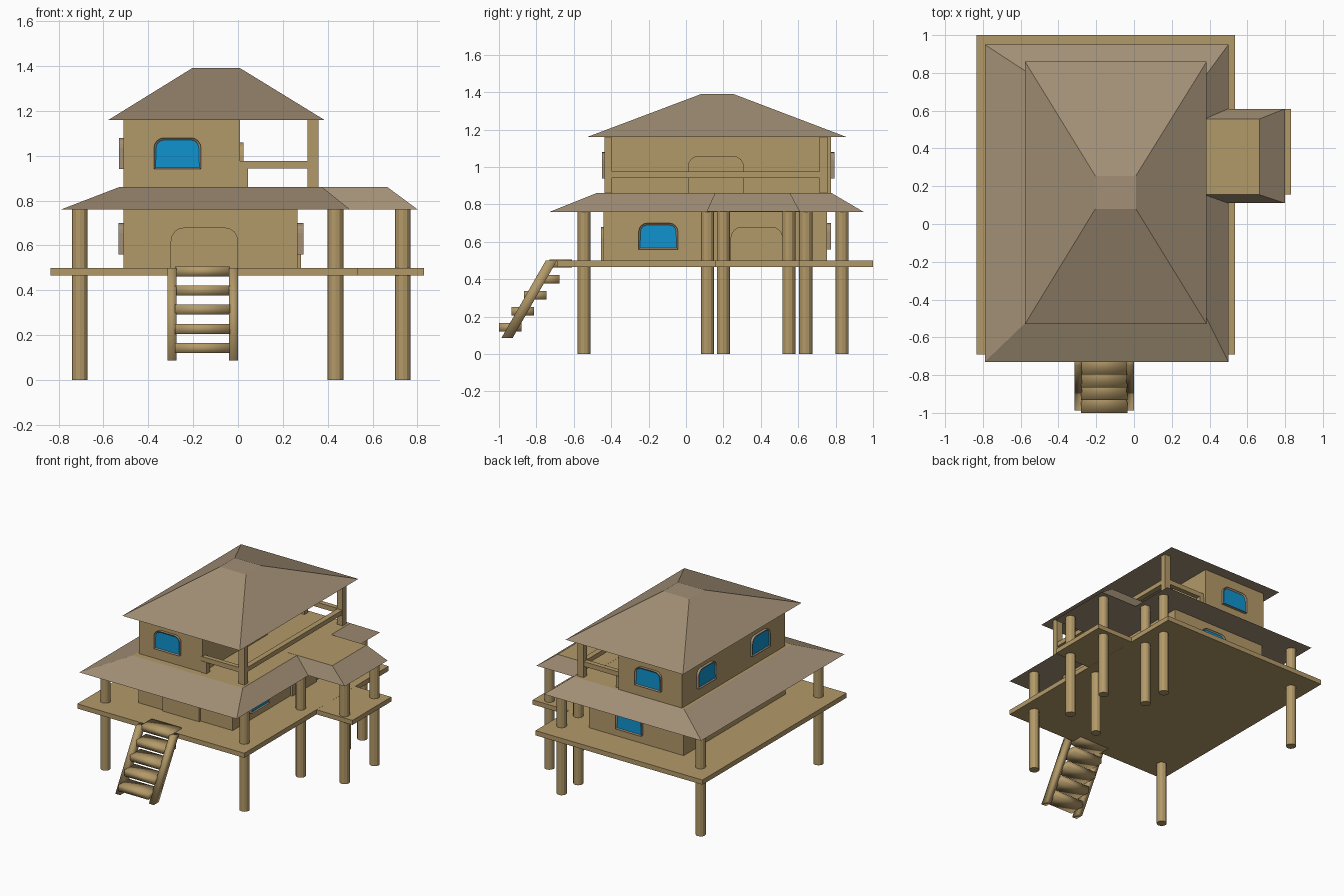
import bpy, bmesh, math
from mathutils import Vector, Matrix

if "Cube" in bpy.data.objects:
    bpy.data.objects.remove(bpy.data.objects["Cube"])


def material(name, rgb):
    m = bpy.data.materials.new(name)
    m.diffuse_color = (*rgb, 1)
    m.use_nodes = True
    m.node_tree.nodes["Principled BSDF"].inputs["Base Color"].default_value = m.diffuse_color
    return m


WOOD = material("tan wood", (0.45, 0.32, 0.14))
ROOF = material("brown thatch", (0.36, 0.275, 0.18))
GLASS = material("blue glass", (0.005, 0.29, 0.62))


def finish(name, bm, mats, smooth=False):
    bmesh.ops.recalc_face_normals(bm, faces=bm.faces)
    me = bpy.data.meshes.new(name)
    for f in bm.faces:
        f.smooth = smooth
    bm.to_mesh(me)
    bm.free()
    for m in mats:
        me.materials.append(m)
    ob = bpy.data.objects.new(name, me)
    bpy.context.collection.objects.link(ob)
    return ob


def box(name, x, y, z, mat=WOOD, smooth=False):
    bm = bmesh.new()
    bmesh.ops.create_cube(bm, size=1)
    for v in bm.verts:
        v.co = [r[0] + (c + 0.5) * (r[1] - r[0]) for c, r in zip(v.co, (x, y, z))]
    return finish(name, bm, [mat], smooth)


def hip_roof(name, low, high, z0, z1, tan_top):
    """Closed frustum; low and high are (x0, x1, y0, y1)."""
    bm = bmesh.new()
    rings = []
    for (x0, x1, y0, y1), z in ((low, z0), (high, z1)):
        rings.append([bm.verts.new(p) for p in
                      ((x0, y0, z), (x1, y0, z), (x1, y1, z), (x0, y1, z))])
    a, b = rings
    bm.faces.new(a)
    bm.faces.new(b).material_index = 1 if tan_top else 0
    for i in range(4):
        j = (i + 1) % 4
        bm.faces.new((a[i], a[j], b[j], b[i]))
    return finish(name, bm, [ROOF, WOOD])


def arched_plate(name, centre, normal, width, height, radius, depth, window):
    """Plate with rounded top corners on a wall; windows get an inset pane."""
    n, c = Vector(normal), Vector(centre)
    t = Vector((0, 0, 1)).cross(n)
    w, r = width / 2, radius
    pts = [(-w, 0), (w, 0)]
    for s, start in ((1, 0), (-1, 90)):
        for k in range(5):
            a = math.radians(start + k * 22.5)
            pts.append((s * (w - r) + r * math.cos(a), height - r + r * math.sin(a)))
    bm = bmesh.new()
    back, front = [[bm.verts.new(c + t * u + Vector((0, 0, v)) + n * d) for u, v in pts]
                   for d in (-0.01, depth)]
    bm.faces.new(back)
    face = bm.faces.new(front)
    for i in range(len(pts)):
        j = (i + 1) % len(pts)
        bm.faces.new((back[i], back[j], front[j], front[i]))
    if window:
        bmesh.ops.recalc_face_normals(bm, faces=bm.faces)
        bmesh.ops.inset_region(bm, faces=[face], thickness=0.01, depth=0)
        face.material_index = 1
        for v in face.verts:
            v.co -= n * 0.008
    return finish(name, bm, [ROOF, GLASS] if window else [WOOD])


def window(name, centre, normal):
    arched_plate(name, centre, normal, 0.21, 0.14, 0.045, 0.02, True)


def door(name, centre, normal, width, height):
    arched_plate(name, centre, normal, width, height, 0.06, 0.015, False)


# Deck with side extension
box("deck", (-0.835, 0.535), (-0.69, 1.0), (0.465, 0.5))
box("deck_extension", (0.5, 0.83), (0.155, 0.61), (0.4655, 0.4995))

# Stilts
for i, (x, y) in enumerate([(-0.705, -0.545), (0.435, -0.545), (-0.705, 0.835), (0.435, 0.835),
                            (0.435, 0.115), (0.435, 0.64), (0.735, 0.2), (0.735, 0.55)]):
    bm = bmesh.new()
    bmesh.ops.create_cone(bm, cap_ends=True, segments=12, radius1=0.035, radius2=0.035,
                          depth=0.765, matrix=Matrix.Translation((x, y, 0.3825)))
    finish(f"stilt_{i + 1}", bm, [WOOD])

# Lower storey
box("lower_walls", (-0.51, 0.265), (-0.44, 0.755), (0.49, 0.77))
door("front_door", (-0.15, -0.44, 0.5), (0, -1, 0), 0.30, 0.18)
door("side_door", (0.265, 0.378, 0.5), (1, 0, 0), 0.28, 0.18)
window("lower_right_window", (0.272, -0.148, 0.56), (1, 0, 0))
window("lower_back_window", (-0.07, 0.755, 0.56), (0, 1, 0))
for i, y in enumerate((-0.13, 0.5)):
    window(f"lower_left_window_{i + 1}", (-0.512, y, 0.56), (-1, 0, 0))
    window(f"upper_left_window_{i + 1}", (-0.51, y, 0.94), (-1, 0, 0))

# Lower roof, its flat top is the balcony floor
hip_roof("lower_roof", (-0.79, 0.5, -0.73, 0.95), (-0.53, 0.375, -0.48, 0.78), 0.76, 0.86, True)
hip_roof("extension_roof", (0.3, 0.8, 0.11, 0.61), (0.3, 0.665, 0.155, 0.556), 0.761, 0.861, True)

# Upper storey
box("upper_walls", (-0.51, 0.01), (-0.43, 0.775), (0.85, 1.165))
door("balcony_door", (0.01, 0.16, 0.86), (1, 0, 0), 0.30, 0.20)
window("upper_front_window", (-0.27, -0.43, 0.94), (0, -1, 0))
window("upper_back_window", (-0.24, 0.775, 0.94), (0, 1, 0))

# Balcony posts and rails
for tag, y0, y1 in (("front", -0.435, -0.395), ("back", 0.715, 0.757)):
    box(f"{tag}_balcony_post", (0.31, 0.358), (y0, y1), (0.85, 1.165))
    box(f"{tag}_short_post", (0.0, 0.045), (y0, y1), (0.85, 0.945))
    box(f"{tag}_rail", (0.0, 0.32), (y0 + 0.003, y1 - 0.003), (0.942, 0.977))
box("side_rail", (0.314, 0.354), (-0.4, 0.72), (0.942, 0.975))

# Upper roof
hip_roof("upper_roof", (-0.577, 0.385, -0.53, 0.86), (-0.205, 0.01, 0.08, 0.255), 1.16, 1.39, False)

# Ladder stairs: slanted stringers and rounded-looking treads
for tag, x0 in (("left", -0.315), ("right", -0.04)):
    ob = box(f"{tag}_stringer", (x0, x0 + 0.04), (0, 1), (0, 1), WOOD, True)
    for v in ob.data.vertices:
        top = v.co.z > 0.25
        back = v.co.y > 0.5
        v.co.y = (-0.75 if top else -0.987) + (0.06 if back else 0)
        v.co.z = 0.5 if top else 0.086
for i in range(5):
    y, z = -1.0 + i * 0.0675, 0.12 + i * 0.0855
    box(f"tread_{i + 1}", (-0.28, -0.035), (y, y + 0.12), (z, z + 0.045), WOOD, True)
